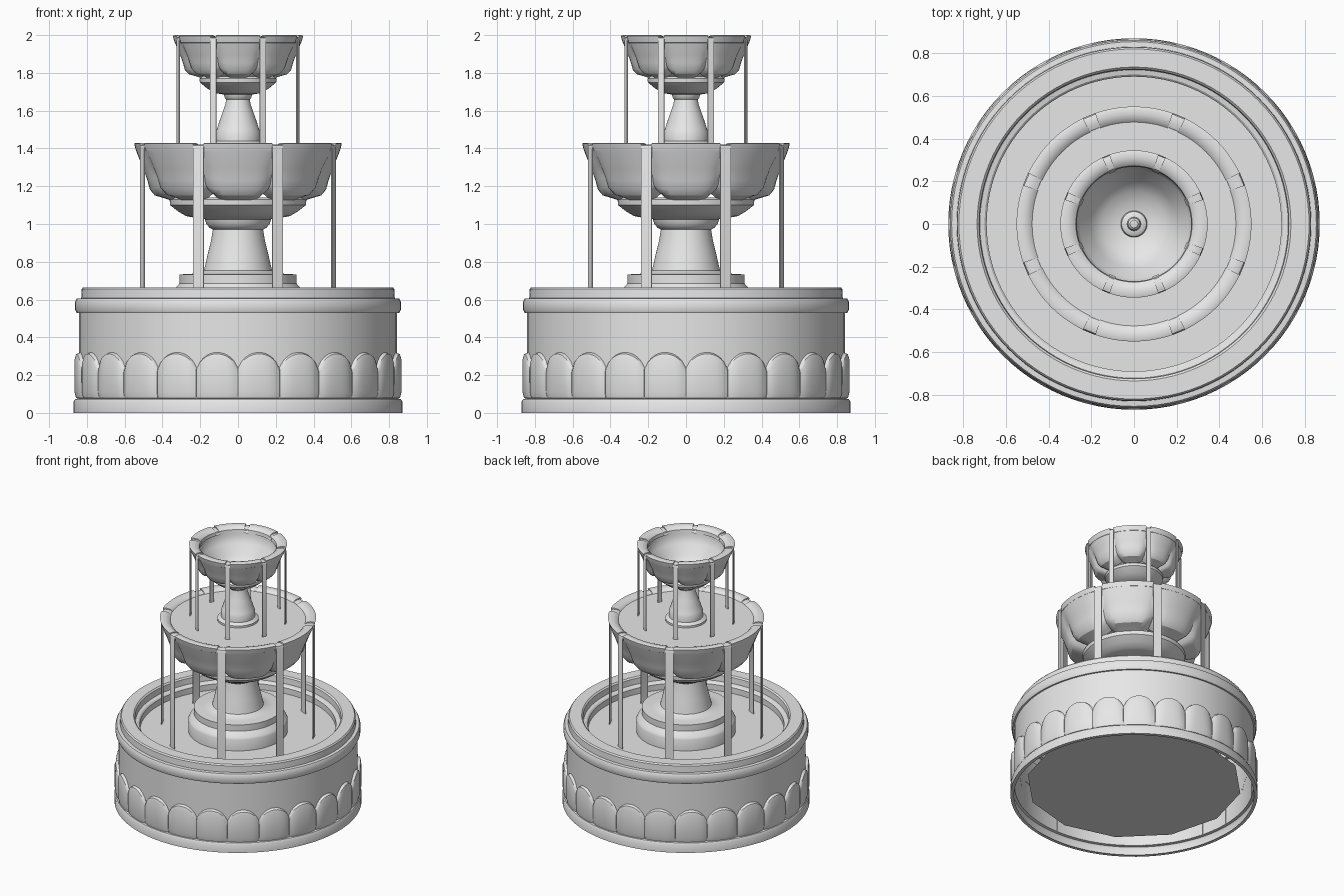
import bpy, bmesh
from math import sin, cos, pi, radians

if "Cube" in bpy.data.objects:
    bpy.data.objects.remove(bpy.data.objects["Cube"], do_unlink=True)

stone = bpy.data.materials.new("pale_grey_stone")
stone.use_nodes = True
GREY = (0.8, 0.8, 0.8, 1)
stone.diffuse_color = GREY
stone.node_tree.nodes["Principled BSDF"].inputs["Base Color"].default_value = GREY

SEGMENTS = 96
LOBES = 8
LOBE = 2 * pi / LOBES


def polar(r, a, z):
    return (r * cos(a), r * sin(a), z)


def finish(name, bm):
    bmesh.ops.remove_doubles(bm, verts=bm.verts, dist=0.0002)
    bmesh.ops.recalc_face_normals(bm, faces=bm.faces)
    mesh = bpy.data.meshes.new(name)
    bm.to_mesh(mesh)
    bm.free()
    mesh.materials.append(stone)
    mesh.shade_smooth()
    mesh.set_sharp_from_angle(angle=radians(32))
    obj = bpy.data.objects.new(name, mesh)
    bpy.context.scene.collection.objects.link(obj)
    return obj


def grid(bm, rows):
    """Skin a list of equally long point rows."""
    rows = [[bm.verts.new(p) for p in row] for row in rows]
    for a, b in zip(rows, rows[1:]):
        for i in range(len(a) - 1):
            bm.faces.new((a[i], a[i + 1], b[i + 1], b[i]))
    return rows


def lathe(name, profile, segments=SEGMENTS):
    bm = bmesh.new()
    angles = [2 * pi * i / segments for i in range(segments + 1)]
    grid(bm, [[polar(r, a, z) for r, z in profile] for a in angles])
    return finish(name, bm)


def disc(name, r, z, segments=SEGMENTS):
    bm = bmesh.new()
    bm.faces.new([bm.verts.new(polar(r, 2 * pi * i / segments, z)) for i in range(segments)])
    return finish(name, bm)


# Basin: open shell with plinth, wall, rolled moulding and stepped rim
lathe("basin_wall", [
    (0.845, 0.0), (0.87, 0.0), (0.87, 0.06), (0.862, 0.073), (0.843, 0.076), (0.843, 0.53),
    (0.855, 0.53), (0.862, 0.545), (0.862, 0.59), (0.854, 0.605), (0.83, 0.607),
    (0.828, 0.655), (0.82, 0.665), (0.735, 0.665), (0.725, 0.655), (0.722, 0.61),
    (0.70, 0.605), (0.69, 0.595), (0.69, 0.54)])
disc("basin_floor", 0.76, 0.09, 12).data.flip_normals()
disc("basin_water", 0.70, 0.55)

# Petals: rounded relief arches around the wall
PETALS = 24
bm = bmesh.new()
steps = 12
for k in range(PETALS):
    rows = []
    for i in range(steps + 1):
        t = 2 * i / steps - 1
        a = (k + 0.5 + t * 0.495) * 2 * pi / PETALS
        top = 0.24 + 0.08 * (1 - abs(t) ** 2.2) ** 0.8
        r = 0.868 - 0.012 * t ** 4
        rows.append([polar(0.842, a, 0.076), polar(r - 0.008, a, 0.078), polar(r, a, 0.11),
                     polar(r, a, top - 0.03), polar(r - 0.006, a, top - 0.008),
                     polar(0.842, a, top)])
    rows = grid(bm, rows)
    bm.faces.new(rows[0])
    bm.faces.new(rows[-1])
finish("basin_petals", bm)

# Pedestals, each ending in the underside of its bowl
lathe("lower_pedestal", [
    (0.35, 0.54), (0.35, 0.635), (0.343, 0.65), (0.325, 0.668), (0.31, 0.685), (0.31, 0.733),
    (0.25, 0.736), (0.205, 0.74), (0.18, 0.755), (0.172, 0.79), (0.158, 0.85), (0.143, 0.91),
    (0.133, 0.97), (0.15, 0.98), (0.168, 1.0), (0.175, 1.025), (0.25, 1.037), (0.275, 1.042),
    (0.315, 1.065), (0.36, 1.1), (0.362, 1.13), (0.34, 1.14)])
lathe("upper_pedestal", [
    (0.145, 1.40), (0.145, 1.425), (0.12, 1.44), (0.12, 1.485), (0.112, 1.5), (0.1, 1.54),
    (0.082, 1.59), (0.068, 1.63), (0.062, 1.66), (0.07, 1.668), (0.075, 1.685),
    (0.115, 1.692), (0.16, 1.715), (0.202, 1.75), (0.204, 1.77), (0.19, 1.78)])


# Lobed bowls with notched rims and falling sheets of water
BAND = [(0, .02), (.14, .05), (.42, .1), (.56, .2), (.63, .36), (.74, .55), (.92, .82), (.98, .94)]
RIM = [(-.01, -.04), (-.004, -.02), (0, -.004), (-.01, 0), (-.035, 0), (-.058, -.006),
       (-.073, -.02), (-.077, -.045), (-.045, -.06)]


def bowl(name, base_r, base_z, rim_r, rim_z, sheet_width, water_z):
    # outer band, each lobe pulled in towards its seam
    bm = bmesh.new()
    rows = []
    for i in range(SEGMENTS + 1):
        a = 2 * pi * i / SEGMENTS
        t = (a / LOBE + 0.5) % 1 * 2 - 1
        seam = abs(t) ** 5
        rows.append([polar(base_r + (rim_r - base_r) * (u - 0.12 * seam * (1 - v)), a,
                           base_z + (rim_z - base_z) * (v + 0.12 * seam * (1 - v)))
                     for u, v in BAND])
    rows = [row + [polar(rim_r - 0.07, 2 * pi * i / SEGMENTS, rim_z - 0.022)]
            for i, row in enumerate(rows)]
    grid(bm, rows)
    finish(name + "_bowl", bm)

    # rolled rim pieces between the notches
    bm = bmesh.new()
    half = LOBE / 2 - sheet_width / 2 / rim_r
    for k in range(LOBES):
        rows = []
        for i in range(13):
            a = k * LOBE + half * (i / 6 - 1)
            rows.append([polar(rim_r + dr, a, rim_z + dz) for dr, dz in RIM + RIM[:1]])
        rows = grid(bm, rows)
        bm.faces.new(rows[0][:-1])
        bm.faces.new(rows[-1][:-1])
    finish(name + "_rim", bm)

    # thin sheets pouring over each notch
    bm = bmesh.new()
    path = [(-.078, -.035), (-.07, -.018), (-.05, -.01), (-.02, -.008), (-.006, -.014),
            (0, -.03), (0, water_z - rim_z)]
    under = [(dr - 0.006, dz - (0.006 if i < 5 else 0)) for i, (dr, dz) in enumerate(path)]
    outline = path + under[::-1]
    for k in range(LOBES):
        a = (k + 0.5) * LOBE
        rows = []
        for s in (-sheet_width / 2, sheet_width / 2):
            rows.append([((rim_r + dr) * cos(a) - s * sin(a), (rim_r + dr) * sin(a) + s * cos(a),
                          rim_z + dz) for dr, dz in outline + outline[:1]])
        rows = grid(bm, rows)
        for row in rows:
            for i in range(len(path) - 1):
                bm.faces.new((row[i], row[i + 1], row[-3 - i], row[-2 - i]))
    finish(name + "_falls", bm)


bowl("middle", 0.36, 1.12, 0.55, 1.43, 0.06, 0.55)
bowl("top", 0.20, 1.77, 0.345, 2.0, 0.034, 1.41)
disc("middle_water", 0.485, 1.41)

# Hollow of the top bowl with its small spout
lathe("top_bowl_hollow", [
    (0.278, 1.975), (0.275, 1.93), (0.255, 1.88), (0.205, 1.83), (0.195, 1.81), (0.15, 1.775),
    (0.1, 1.75), (0.062, 1.742), (0.058, 1.76), (0.045, 1.768), (0.032, 1.77), (0.028, 1.80),
    (0.018, 1.81), (0.0, 1.812)])
